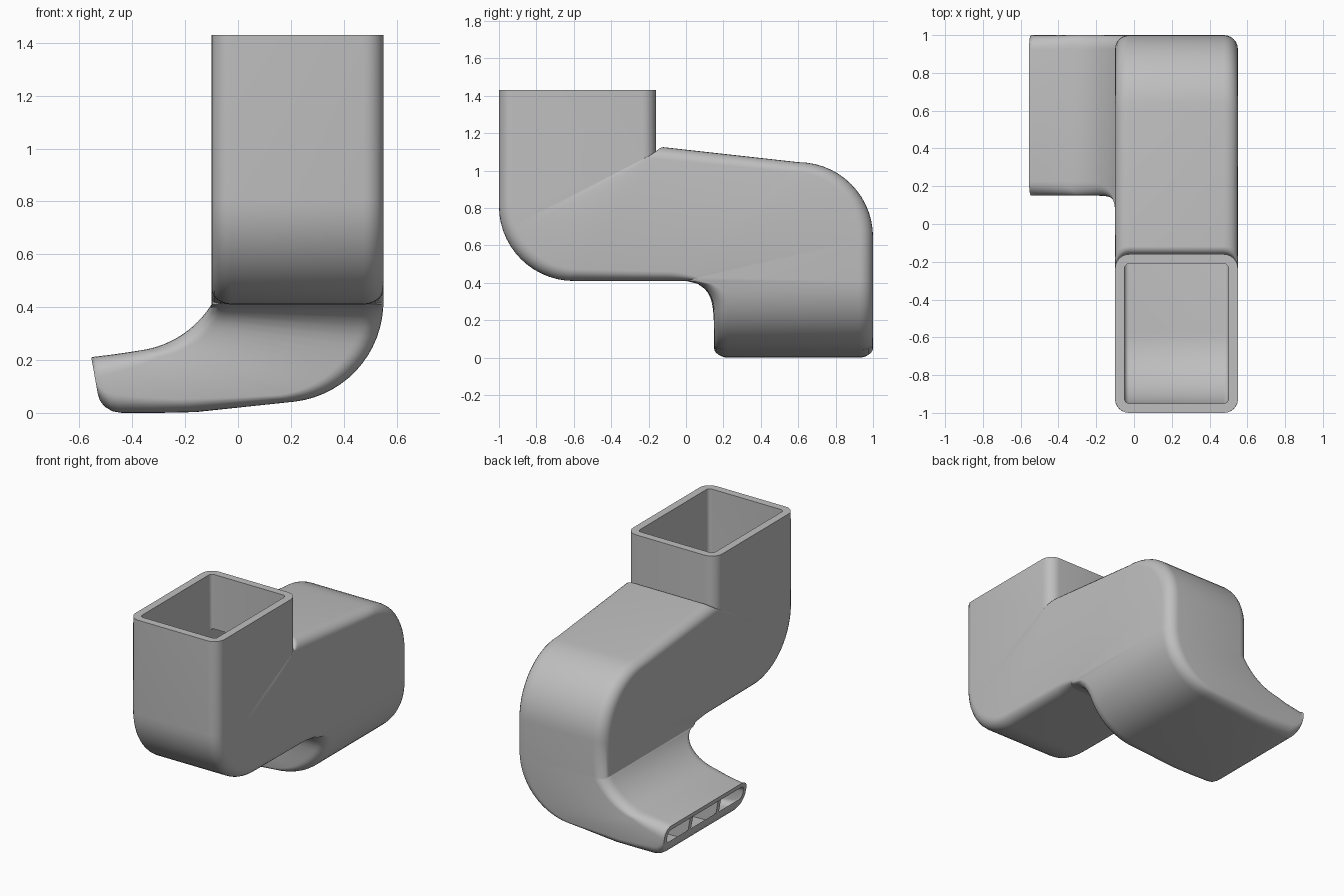
import bpy, bmesh
from math import sin, cos, radians, pi, sqrt
from mathutils import Vector

if "Cube" in bpy.data.objects:
    bpy.data.objects.remove(bpy.data.objects["Cube"])

grey = bpy.data.materials.new("duct grey")
grey.use_nodes = True
colour = (0.52, 0.52, 0.52, 1)
grey.diffuse_color = colour
grey.node_tree.nodes["Principled BSDF"].inputs["Base Color"].default_value = colour

LEFT, RIGHT, BACK = -0.1, 0.55, 1.0
CORNER, WALL, LIP_WALL = 0.075, 0.05, 0.03
JOIN_Z = 0.41


def arc(cx, cy, r, start, end, steps):
    return [(cx + r * cos(radians(start + (end - start) * i / steps)),
             cy + r * sin(radians(start + (end - start) * i / steps)))
            for i in range(steps + 1)]


def ring(corners, inset, steps=6):
    """Rounded four-sided section, moved inwards by the inset."""
    pts = []
    c = [Vector(p) for p in corners]
    size = min((c[i] - c[i - 1]).length for i in range(4))
    r = min(CORNER, 0.4 * size)
    r = max(r - inset, 0.025) if inset else r
    for i in range(4):
        u = (c[i - 1] - c[i]).normalized()
        v = (c[(i + 1) % 4] - c[i]).normalized()
        p = c[i] + (u + v) * inset
        for k in range(steps + 1):
            a = pi / 2 * k / steps
            pts.append(p + u * r * (1 - sin(a)) + v * r * (1 - cos(a)))
    return pts


def finish(bm, name):
    bmesh.ops.recalc_face_normals(bm, faces=bm.faces)
    mesh = bpy.data.meshes.new(name)
    bm.to_mesh(mesh)
    bm.free()
    mesh.materials.append(grey)
    ob = bpy.data.objects.new(name, mesh)
    bpy.context.collection.objects.link(ob)
    bpy.ops.object.select_all(action='DESELECT')
    ob.select_set(True)
    bpy.context.view_layer.objects.active = ob
    bpy.ops.object.shade_smooth_by_angle(angle=radians(30))
    return ob


# Upper S-bend: pairs of (y, z) points on the two sides of the duct
N = 14
upper = [((-1, 1.43), (-0.16, 1.43))]
upper += zip(arc(-0.6, 0.81, 0.4, 180, 270, N), arc(-0.12, 1.085, 0.04, 180, 90, N))
bend = arc(0.6, 0.645, 0.4, 90, 0, N)
upper += [((-0.12 + 0.12 * i / N, JOIN_Z), p) for i, p in enumerate(bend)]
upper.append(((0, JOIN_Z), (BACK, JOIN_Z)))

# Lower elbow and flattened outlet: pairs of (x, z) points
lower = list(zip(arc(0.17, 0.42, 0.38, -4, -83, N), arc(-0.42, 0.61, 0.377, -34, -82, N)))
outlet = [((-0.16, 0.003), (-0.43, 0.227)),
          ((-0.3, 0.0), (-0.48, 0.22)),
          ((-0.44, 0.0), (-0.53, 0.214)),
          ((-0.475, 0.006), (-0.538, 0.213)),
          ((-0.505, 0.024), (-0.545, 0.212)),
          ((-0.522, 0.046), (-0.55, 0.211)),
          ((-0.53, 0.07), (-0.555, 0.21))]
lower += outlet


def front_y(z, r=0.15):
    """Front side of the elbow, flaring into the S-bend through a fillet."""
    h = min(max(z - (JOIN_Z - r), 0), r)
    return sqrt(r * r - h * h)


sections = []
for (ay, az), (by, bz) in upper:
    sections.append(([(LEFT, ay, az), (RIGHT, ay, az),
                      (RIGHT, by, bz), (LEFT, by, bz)], WALL))
for i, ((ax, az), (bx, bz)) in enumerate(lower):
    t = i / (len(lower) - 1)
    sections.append(([(bx, front_y(bz), bz), (ax, front_y(az), az),
                      (ax, BACK, az), (bx, BACK, bz)],
                     WALL + (LIP_WALL - WALL) * t))

# Hollow duct: outer skin down, inner skin back up, joined at both rims
bm = bmesh.new()
skins = [ring(c, 0) for c, w in sections]
skins += [ring(c, w) for c, w in reversed(sections)]
loops = [[bm.verts.new(p) for p in s] for s in skins]
for a, b in zip(loops, loops[1:] + loops[:1]):
    for k in range(len(a)):
        bm.faces.new((a[k - 1], a[k], b[k], b[k - 1]))
finish(bm, "duct_body")

# Two upright dividers inside the outlet
for name, y in (("outlet_divider_front", 0.43), ("outlet_divider_back", 0.72)):
    bm = bmesh.new()
    low, high = [], []
    for a, b in outlet:
        a, b = Vector(a), Vector(b)
        low.append(a.lerp(b, 0.1))
        high.append(a.lerp(b, 0.9))
    face = bm.faces.new([bm.verts.new((p.x + 0.004, y - 0.015, p.y))
                         for p in low + high[::-1]])
    moved = bmesh.ops.extrude_face_region(bm, geom=[face])["geom"]
    bmesh.ops.translate(bm, vec=(0, 0.03, 0),
                        verts=[g for g in moved if isinstance(g, bmesh.types.BMVert)])
    finish(bm, name)
